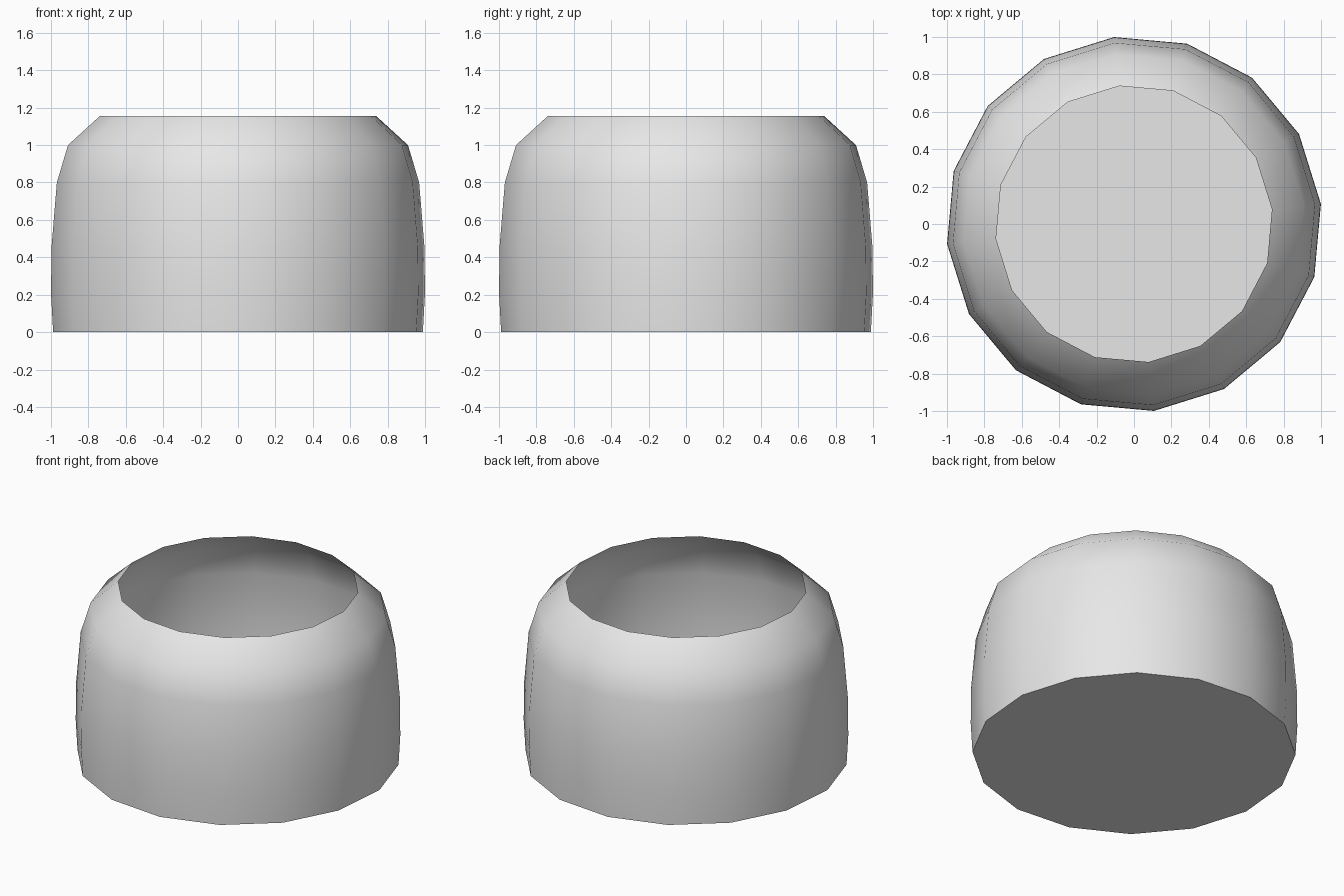
import bpy, bmesh, math

default = bpy.data.objects.get("Cube")
if default:
    bpy.data.objects.remove(default, do_unlink=True)

# Single plain grey
grey = bpy.data.materials.new("plain_grey")
grey.use_nodes = True
colour = (0.8, 0.8, 0.8, 1.0)
grey.diffuse_color = colour
grey.node_tree.nodes["Principled BSDF"].inputs["Base Color"].default_value = colour

# Outline of the bowl wall: (radius, height) from base to open rim
PROFILE = [(0.994, 0.0), (1.005, 0.2), (1.003, 0.45),
           (0.974, 0.8), (0.914, 1.0), (0.742, 1.156)]
SIDES = 16
TURN = math.radians(6.1)

bm = bmesh.new()
rings = []
for radius, height in PROFILE:
    angles = [TURN + math.tau * i / SIDES for i in range(SIDES)]
    rings.append([bm.verts.new((radius * math.cos(a), radius * math.sin(a), height))
                  for a in angles])

# Thin wall
for low, high in zip(rings, rings[1:]):
    for i in range(SIDES):
        j = (i + 1) % SIDES
        bm.faces.new((low[i], low[j], high[j], high[i]))

# Flat floor; the top stays open
bm.faces.new(list(reversed(rings[0])))

mesh = bpy.data.meshes.new("bowl")
bm.to_mesh(mesh)
bm.free()
bowl = bpy.data.objects.new("bowl", mesh)
bpy.context.collection.objects.link(bowl)
mesh.materials.append(grey)

# Smooth wall with a crisp base edge
bpy.ops.object.select_all(action="DESELECT")
bowl.select_set(True)
bpy.context.view_layer.objects.active = bowl
bpy.ops.object.shade_smooth_by_angle(angle=math.radians(50))
